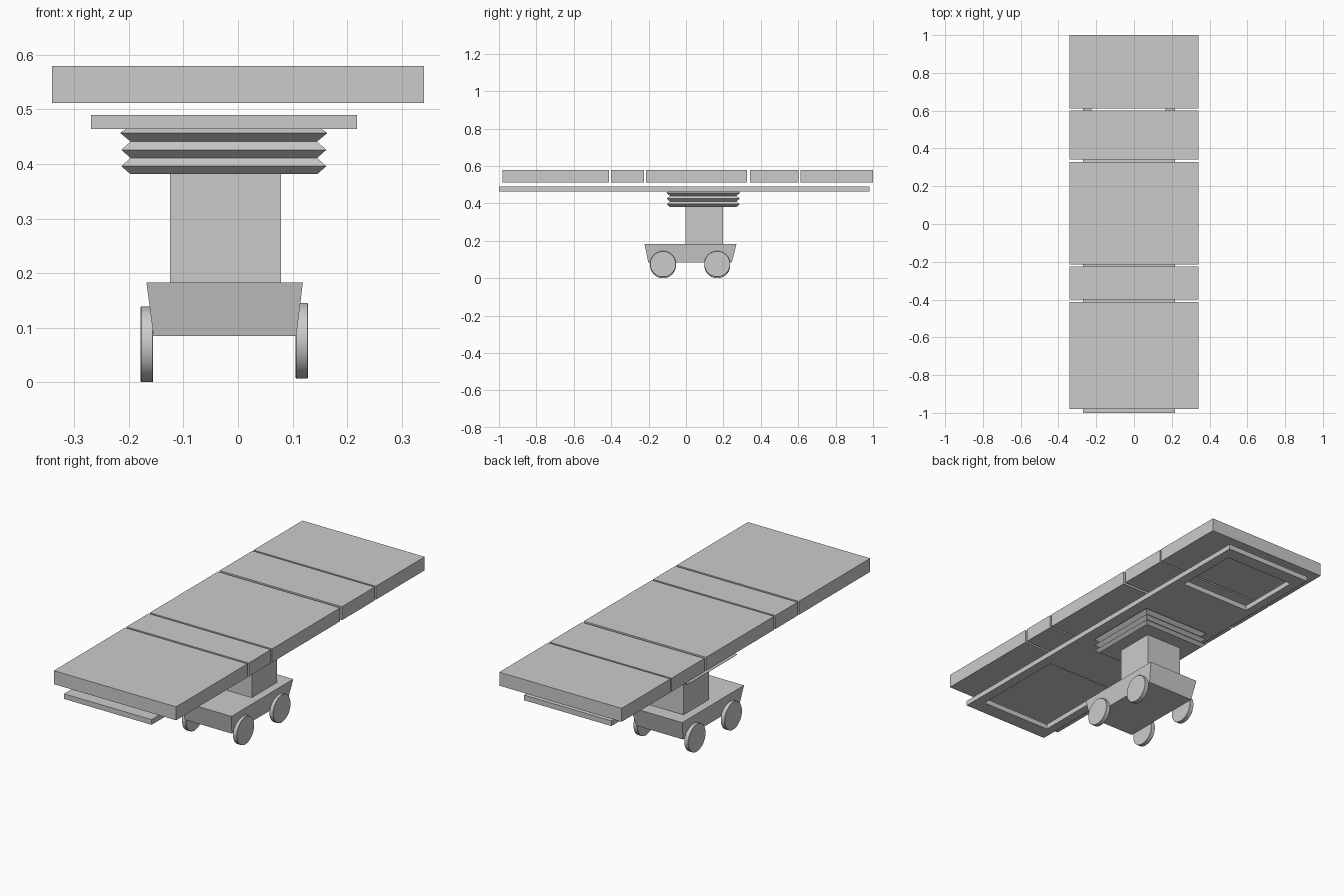
import bpy, bmesh, math

if "Cube" in bpy.data.objects:
    bpy.data.objects.remove(bpy.data.objects["Cube"])


def finish(name, bm):
    bmesh.ops.recalc_face_normals(bm, faces=bm.faces)
    me = bpy.data.meshes.new(name)
    bm.to_mesh(me)
    bm.free()
    ob = bpy.data.objects.new(name, me)
    bpy.context.collection.objects.link(ob)
    return ob


def loft(name, rings):
    """Stack rectangles (x0, x1, y0, y1, z) into a closed solid."""
    bm = bmesh.new()
    loops = [[bm.verts.new(p) for p in ((x0, y0, z), (x1, y0, z), (x1, y1, z), (x0, y1, z))]
             for x0, x1, y0, y1, z in rings]
    for a, b in zip(loops, loops[1:]):
        for i in range(4):
            j = (i + 1) % 4
            bm.faces.new((a[i], a[j], b[j], b[i]))
    bm.faces.new(loops[0][::-1])
    bm.faces.new(loops[-1])
    return finish(name, bm)


def box(name, x0, x1, y0, y1, z0, z1):
    return loft(name, [(x0, x1, y0, y1, z0), (x0, x1, y0, y1, z1)])


# Mattress pads, separated by narrow gaps
pads = [("foot_pad", -0.98, -0.412), ("lower_leg_pad", -0.401, -0.225),
        ("seat_pad", -0.215, 0.327), ("back_pad", 0.341, 0.602), ("head_pad", 0.611, 1.0)]
for name, y0, y1 in pads:
    box(name, -0.341, 0.341, y0, y1, 0.512, 0.58)

# Table frame plate with an opening near each end
xs = [-0.27, -0.225, 0.168, 0.218]
ys = [-1.0, -0.925, -0.43, 0.575, 0.91, 0.98]
holes = {(1, 1), (1, 3)}
bm = bmesh.new()
grid = [[bm.verts.new((x, y, 0.464)) for y in ys] for x in xs]
for i in range(len(xs) - 1):
    for j in range(len(ys) - 1):
        if (i, j) not in holes:
            bm.faces.new((grid[i][j], grid[i + 1][j], grid[i + 1][j + 1], grid[i][j + 1]))
ext = bmesh.ops.extrude_face_region(bm, geom=bm.faces[:], use_keep_orig=True)
bmesh.ops.translate(bm, vec=(0, 0, 0.026),
                    verts=[g for g in ext["geom"] if isinstance(g, bmesh.types.BMVert)])
finish("table_frame", bm)

# Pleated bellows under the frame
cx, cy = -0.026, 0.092
pleats = [(0.172, 0.382), (0.188, 0.396), (0.171, 0.411), (0.188, 0.426),
          (0.171, 0.441), (0.190, 0.457), (0.178, 0.465)]
loft("bellows", [(cx - h, cx + h, cy - h - 0.007, cy + h + 0.007, z) for h, z in pleats])

# Column and tapered base
box("column", -0.125, 0.079, -0.003, 0.198, 0.183, 0.383)
loft("base", [(-0.155, 0.107, -0.202, 0.245, 0.085), (-0.168, 0.119, -0.222, 0.27, 0.183)])

# Wheels: the left pair sits slightly lower
for side, x, z in (("left", -0.167, 0.0695), ("right", 0.117, 0.076)):
    for end, y in (("front", -0.123), ("back", 0.167)):
        bpy.ops.mesh.primitive_cylinder_add(vertices=40, radius=0.0695, depth=0.023,
                                            location=(x, y, z), rotation=(0, math.pi / 2, 0))
        wheel = bpy.context.object
        wheel.name = f"{end}_{side}_wheel"
        bev = wheel.modifiers.new("rim", "BEVEL")
        bev.width = 0.0015
        bev.segments = 1
        bpy.ops.object.shade_smooth_by_angle(angle=math.radians(30))
